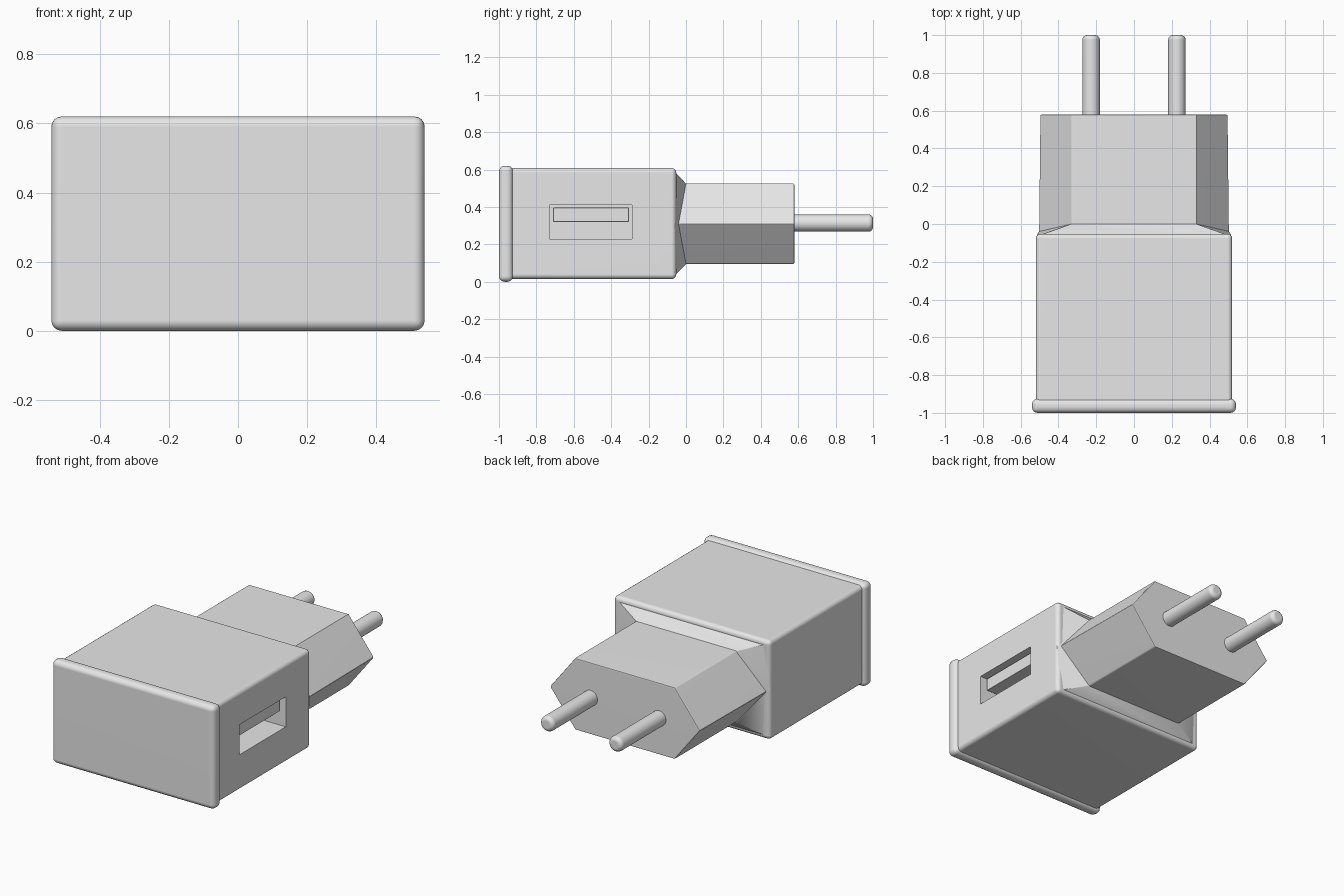
import bpy, bmesh
from mathutils import Matrix, Vector

if "Cube" in bpy.data.objects:
    bpy.data.objects.remove(bpy.data.objects["Cube"])

grey = bpy.data.materials.new("light_grey")
grey.use_nodes = True
grey.diffuse_color = (0.8, 0.8, 0.8, 1)
grey.node_tree.nodes["Principled BSDF"].inputs["Base Color"].default_value = (0.8, 0.8, 0.8, 1)

MID = 0.31  # height of the plug axis


def finish(name, bm):
    bmesh.ops.recalc_face_normals(bm, faces=bm.faces)
    mesh = bpy.data.meshes.new(name)
    bm.to_mesh(mesh)
    bm.free()
    mesh.materials.append(grey)
    obj = bpy.data.objects.new(name, mesh)
    bpy.context.collection.objects.link(obj)
    return obj


def smooth(obj):
    bpy.ops.object.select_all(action='DESELECT')
    obj.select_set(True)
    bpy.context.view_layer.objects.active = obj
    bpy.ops.object.shade_smooth_by_angle(angle=0.6)
    mod = obj.modifiers.new("Weighted normals", 'WEIGHTED_NORMAL')
    mod.keep_sharp = True


def box(name, low, high, bevel=0):
    low, high = Vector(low), Vector(high)
    bm = bmesh.new()
    bmesh.ops.create_cube(bm, size=1)
    bmesh.ops.scale(bm, vec=high - low, verts=bm.verts)
    bmesh.ops.translate(bm, vec=(low + high) / 2, verts=bm.verts)
    if bevel:
        bmesh.ops.bevel(bm, geom=bm.edges[:], offset=bevel, segments=4,
                        profile=0.5, affect='EDGES')
    return finish(name, bm)


# Main housing with a socket cut into its left side
body = box("body", (-0.52, -0.98, 0.015), (0.52, -0.052, 0.608), 0.025)
cutter = box("socket_cutter", (0.26, -0.73, 0.23), (0.6, -0.29, 0.41))
cutter.hide_render = True
cut = body.modifiers.new("Socket", 'BOOLEAN')
cut.object = cutter
cut.solver = 'EXACT'
bpy.context.view_layer.objects.active = body
bpy.ops.object.modifier_apply(modifier=cut.name)
bpy.data.objects.remove(cutter)
smooth(body)

# Contact tongue inside the socket
smooth(box("socket_tongue", (0.25, -0.71, 0.32), (0.49, -0.305, 0.396), 0.004))

# Rounded front plate
smooth(box("front_plate", (-0.54, -1, 0), (0.54, -0.925, 0.62), 0.03))


# Six-sided plug, lofted out of the housing's back
def ring(bm, flat_x, flat_z, flat_y, side_x, side_y):
    points = [(flat_x, flat_y, flat_z), (side_x, side_y, 0), (flat_x, flat_y, -flat_z),
              (-flat_x, flat_y, -flat_z), (-side_x, side_y, 0), (-flat_x, flat_y, flat_z)]
    return [bm.verts.new((x, y, z + MID)) for x, y, z in points]


bm = bmesh.new()
rings = [ring(bm, 0.505, 0.28, -0.062, 0.515, -0.062),
         ring(bm, 0.33, 0.215, 0, 0.505, -0.04),
         ring(bm, 0.33, 0.215, 0.58, 0.498, 0.58)]
for a, b in zip(rings, rings[1:]):
    for i in range(6):
        j = (i + 1) % 6
        bm.faces.new((a[i], a[j], b[j], b[i]))
bm.faces.new(rings[0])
bm.faces.new(rings[-1])
outer = [e for e in bm.edges if all(v in rings[2] for v in e.verts)
         or (e.verts[0] in rings[1] and e.verts[1] in rings[2])]
bmesh.ops.bevel(bm, geom=outer, offset=0.008, segments=2, profile=0.5, affect='EDGES')
smooth(finish("plug", bm))

# Two round contact pins with softened tips
for side, x in (("left", 0.227), ("right", -0.227)):
    bm = bmesh.new()
    turn = Matrix.Translation((x, 0.77, MID + 0.004)) @ Matrix.Rotation(-1.5708, 4, 'X')
    bmesh.ops.create_cone(bm, cap_ends=True, segments=32, radius1=0.046,
                          radius2=0.046, depth=0.46, matrix=turn)
    tip = [e for e in bm.edges if all(v.co.y > 0.9 for v in e.verts)]
    bmesh.ops.bevel(bm, geom=tip, offset=0.024, segments=4, profile=0.5, affect='EDGES')
    smooth(finish(side + "_pin", bm))
